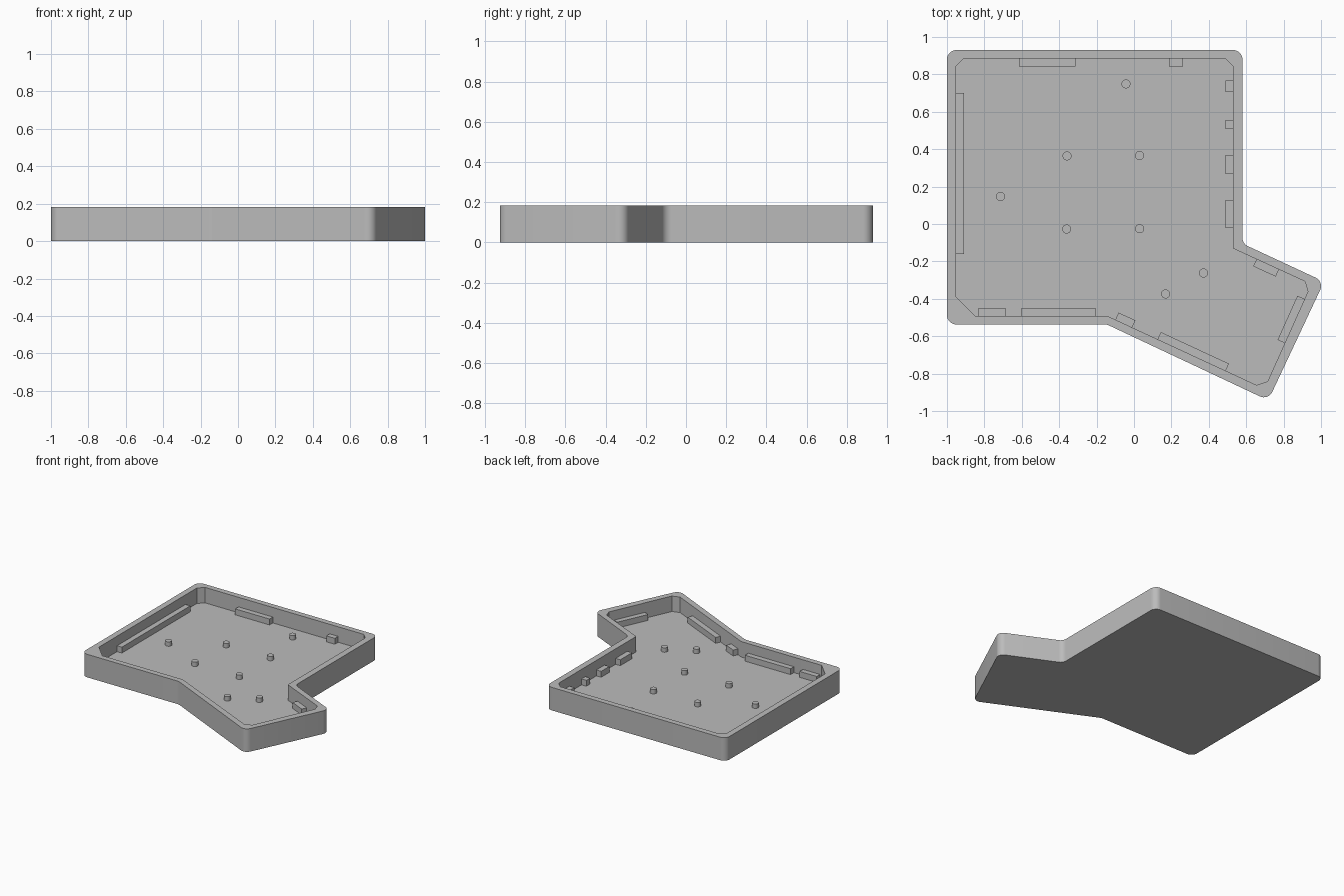
import bpy, bmesh, math
from mathutils import Vector

cube = bpy.data.objects.get("Cube")
if cube:
    bpy.data.objects.remove(cube)

HEIGHT, FLOOR, LEDGE, POST = 0.183, 0.06, 0.107, 0.095
SINK = 0.005

grey = bpy.data.materials.new("grey_plastic")
grey.use_nodes = True
grey.diffuse_color = (0.5, 0.5, 0.5, 1)
grey.node_tree.nodes["Principled BSDF"].inputs["Base Color"].default_value = (0.5, 0.5, 0.5, 1)


def finish(bm, name):
    bmesh.ops.recalc_face_normals(bm, faces=bm.faces)
    mesh = bpy.data.meshes.new(name)
    bm.to_mesh(mesh)
    bm.free()
    mesh.materials.append(grey)
    obj = bpy.data.objects.new(name, mesh)
    bpy.context.collection.objects.link(obj)
    bpy.ops.object.select_all(action="DESELECT")
    obj.select_set(True)
    bpy.context.view_layer.objects.active = obj
    bpy.ops.object.shade_smooth_by_angle(angle=math.radians(25))
    return obj


def rounded(points, radius, steps=8):
    """Fillet every corner, convex or concave, of a closed outline."""
    out = []
    for i, p in enumerate(points):
        p = Vector(p)
        a = (Vector(points[i - 1]) - p).normalized()
        b = (Vector(points[(i + 1) % len(points)]) - p).normalized()
        half = a.angle(b) / 2
        centre = p + (a + b).normalized() * radius / math.sin(half)
        start = p + a * radius / math.tan(half) - centre
        end = p + b * radius / math.tan(half) - centre
        sweep = math.atan2(start.x * end.y - start.y * end.x, start.dot(end))
        for k in range(steps + 1):
            t = sweep * k / steps
            c, s = math.cos(t), math.sin(t)
            out.append(centre + Vector((start.x * c - start.y * s, start.x * s + start.y * c)))
    return out


def ring(bm, points, z):
    verts = [bm.verts.new((p[0], p[1], z)) for p in points]
    edges = [bm.edges.new((verts[i - 1], v)) for i, v in enumerate(verts)]
    return verts, edges


def wall(bm, low, high):
    for i in range(len(low)):
        bm.faces.new((low[i - 1], low[i], high[i], high[i - 1]))


# Outlines, counter-clockwise
outer = rounded([(-1, 0.93), (-1, -0.537), (-0.145, -0.537), (0.718, -0.943),
                 (1.0165, -0.308), (0.58, -0.105), (0.58, 0.93)], 0.05)
inner = [(-0.91, 0.885), (-0.952, 0.842), (-0.952, -0.388), (-0.848, -0.493),
         (-0.14, -0.493), (0.655, -0.861), (0.714, -0.842), (0.93, -0.361),
         (0.914, -0.307), (0.53, -0.131), (0.53, 0.842), (0.487, 0.885)]

# Open tray with a solid floor and a flat rim
bm = bmesh.new()
base, _ = ring(bm, outer, 0)
top, top_edges = ring(bm, outer, HEIGHT)
lip, lip_edges = ring(bm, inner, HEIGHT)
floor, _ = ring(bm, inner, FLOOR)
bm.faces.new(base)
bm.faces.new(floor)
wall(bm, base, top)
wall(bm, floor, lip)
bmesh.ops.triangle_fill(bm, edges=top_edges + lip_edges, use_beauty=True)
finish(bm, "tray")


def ledge(name, start, end, depth=0.042):
    """Small block along the wall; the tray interior is on its left."""
    a, b = Vector(start), Vector(end)
    d = (b - a).normalized()
    n = Vector((-d.y, d.x))
    shape = [a - n * SINK, b - n * SINK, b + n * depth, a + n * depth]
    bm = bmesh.new()
    low, _ = ring(bm, shape, FLOOR - SINK)
    high, _ = ring(bm, shape, LEDGE)
    wall(bm, low, high)
    bm.faces.new(low)
    bm.faces.new(high)
    finish(bm, name)


# Ledges along the straight walls
for i, (x0, x1) in enumerate([(-0.615, -0.313), (0.187, 0.262)]):
    ledge(f"back_ledge_{i + 1}", (x1, 0.885), (x0, 0.885))
for i, (x0, x1) in enumerate([(-0.834, -0.684), (-0.604, -0.203)]):
    ledge(f"front_ledge_{i + 1}", (x0, -0.493), (x1, -0.493))
for i, (y0, y1) in enumerate([(-0.021, 0.128), (0.267, 0.369), (0.508, 0.556), (0.706, 0.767)]):
    ledge(f"left_ledge_{i + 1}", (0.53, y0), (0.53, y1))
ledge("right_ledge", (-0.952, 0.70), (-0.952, -0.16))

# Ledges along the angled wing
ledge("wing_front_ledge_1", (-0.10, -0.512), (-0.01, -0.553))
ledge("wing_front_ledge_2", (0.126, -0.616), (0.49, -0.785))
ledge("wing_side_ledge", (0.806, -0.637), (0.912, -0.401))
ledge("wing_back_ledge", (0.775, -0.243), (0.655, -0.188))

# Support posts on the floor
for i, (x, y) in enumerate([(-0.043, 0.749), (-0.358, 0.364), (0.03, 0.366), (-0.714, 0.147),
                            (-0.36, -0.027), (0.03, -0.025), (0.372, -0.262), (0.169, -0.374)]):
    bm = bmesh.new()
    bmesh.ops.create_cone(bm, cap_ends=True, segments=32, radius1=0.024, radius2=0.024,
                          depth=POST - FLOOR + SINK)
    bmesh.ops.translate(bm, verts=bm.verts, vec=(x, y, (POST + FLOOR - SINK) / 2))
    finish(bm, f"post_{i + 1}")
